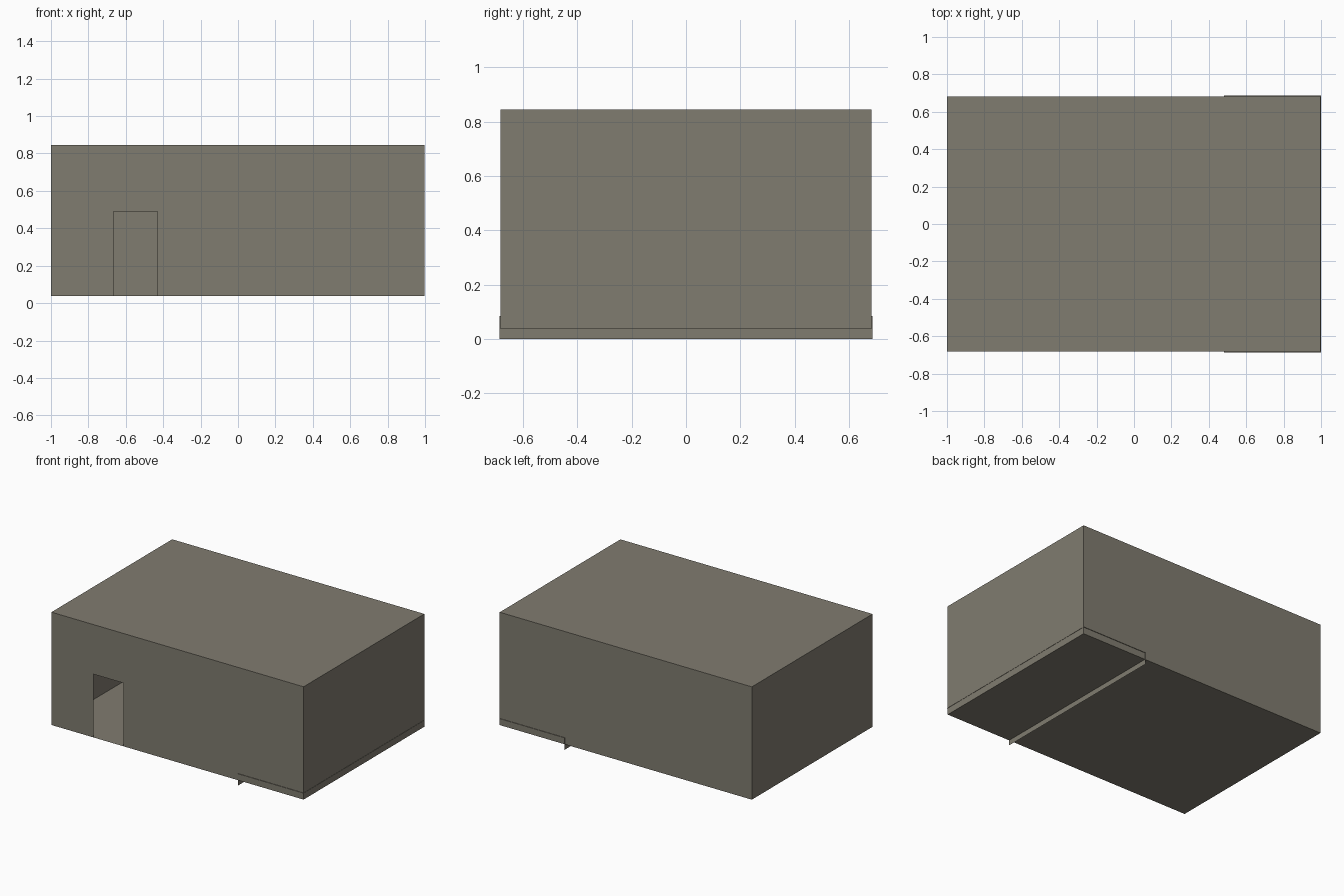
import bpy, bmesh

if "Cube" in bpy.data.objects:
    bpy.data.objects.remove(bpy.data.objects["Cube"])

mat = bpy.data.materials.new("warm grey")
mat.diffuse_color = (0.216, 0.2, 0.16, 1)
mat.use_nodes = True
mat.node_tree.nodes["Principled BSDF"].inputs["Base Color"].default_value = mat.diffuse_color


def sheet_object(name, faces):
    """Build an object from a list of flat polygons."""
    bm = bmesh.new()
    for pts in faces:
        bm.faces.new([bm.verts.new(p) for p in pts])
    bmesh.ops.remove_doubles(bm, verts=bm.verts, dist=0.0001)
    me = bpy.data.meshes.new(name)
    bm.to_mesh(me)
    bm.free()
    me.materials.append(mat)
    ob = bpy.data.objects.new(name, me)
    bpy.context.collection.objects.link(ob)
    return ob


# Hollow thin-walled room
L, R, W, Z0, Z1 = -1.0, 0.998, 0.683, 0.037, 0.845
D0, D1, DZ = -0.665, -0.43, 0.49   # doorway

floor = [(L, -W, Z0), (L, W, Z0), (R, W, Z0), (R, -W, Z0)]
roof = [(L, -W, Z1), (R, -W, Z1), (R, W, Z1), (L, W, Z1)]
back = [(L, W, Z0), (L, W, Z1), (R, W, Z1), (R, W, Z0)]
left = [(L, -W, Z0), (L, -W, Z1), (L, W, Z1), (L, W, Z0)]
right = [(R, -W, Z0), (R, W, Z0), (R, W, Z1), (R, -W, Z1)]
# Front wall outline runs around the doorway
front = [(x, -W, z) for x, z in (
    (L, Z0), (D0, Z0), (D0, DZ), (D1, DZ), (D1, Z0), (R, Z0), (R, Z1), (L, Z1))]
sheet_object("room_shell", [floor, roof, back, left, right, front])

# Low platform: tread and riser, a hair wider than the room
S, SW, SZ = 0.48, 0.687, 0.085
tread = [(S, -SW, SZ), (1, -SW, SZ), (1, SW, SZ), (S, SW, SZ)]
riser = [(S, -SW, 0), (S, SW, 0), (S, SW, SZ), (S, -SW, SZ)]
sheet_object("platform_step", [tread, riser])
